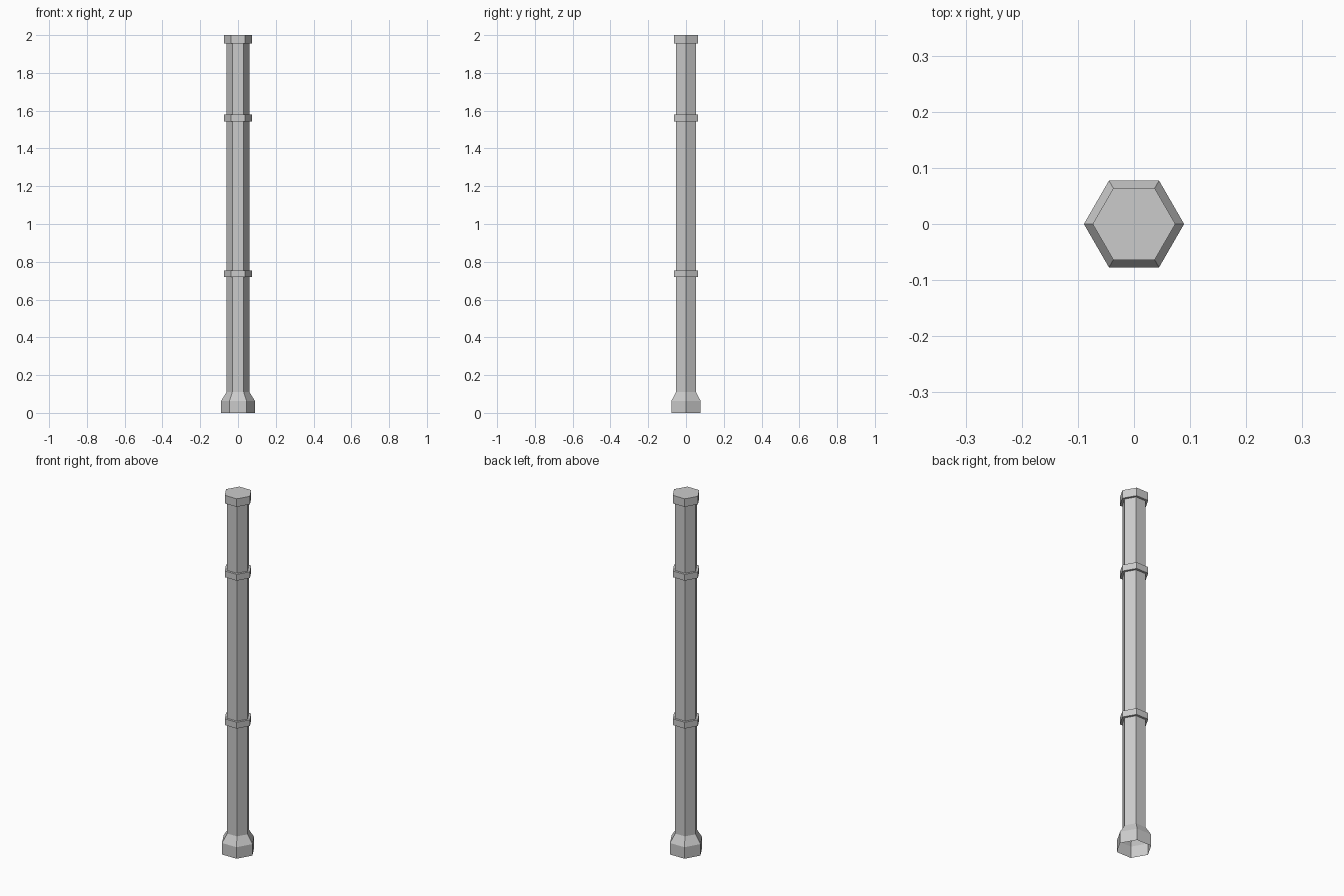
import bpy
import bmesh
from math import cos, sin, tau

SIDES = 6
SHAFT_R = 0.06
COLLAR_R = 0.0737
BASE_R = 0.0893

cube = bpy.data.objects.get("Cube")
if cube:
    bpy.data.objects.remove(cube, do_unlink=True)

# Single grey finish
grey = bpy.data.materials.new("light_grey")
grey.use_nodes = True
grey.diffuse_color = (0.6, 0.6, 0.6, 1)
grey.node_tree.nodes["Principled BSDF"].inputs["Base Color"].default_value = grey.diffuse_color


def hex_part(name, profile, cap_top=False):
    """Sweep a (radius, height) profile, listed bottom to top, around six sides."""
    bm = bmesh.new()
    rings = [[bm.verts.new((r * cos(tau * i / SIDES), r * sin(tau * i / SIDES), z))
              for i in range(SIDES)] for r, z in profile]
    for low, high in zip(rings, rings[1:]):
        for i in range(SIDES):
            j = (i + 1) % SIDES
            bm.faces.new((low[i], low[j], high[j], high[i]))
    if cap_top:
        # Two halves meeting along the left-right diagonal
        top = rings[-1]
        bm.faces.new(top[:4])
        bm.faces.new(top[3:] + top[:1])
    mesh = bpy.data.meshes.new(name)
    bm.to_mesh(mesh)
    bm.free()
    mesh.materials.append(grey)
    obj = bpy.data.objects.new(name, mesh)
    bpy.context.collection.objects.link(obj)
    return obj


# Flared foot, open underneath
hex_part("base", [(BASE_R, 0), (BASE_R, 0.064), (SHAFT_R, 0.111)])

# Long hollow shaft
hex_part("shaft", [(SHAFT_R, 0.111), (SHAFT_R, 1.955)])

# Two narrow bands around the shaft
for name, z in (("lower_collar", 0.736), ("upper_collar", 1.561)):
    low, high = z - 0.0175, z + 0.0175
    hex_part(name, [(SHAFT_R, low), (COLLAR_R, low), (COLLAR_R, high), (SHAFT_R, high)])

# Closed cap
hex_part("top_cap", [(SHAFT_R, 1.955), (COLLAR_R, 1.955), (COLLAR_R, 2)], cap_top=True)
